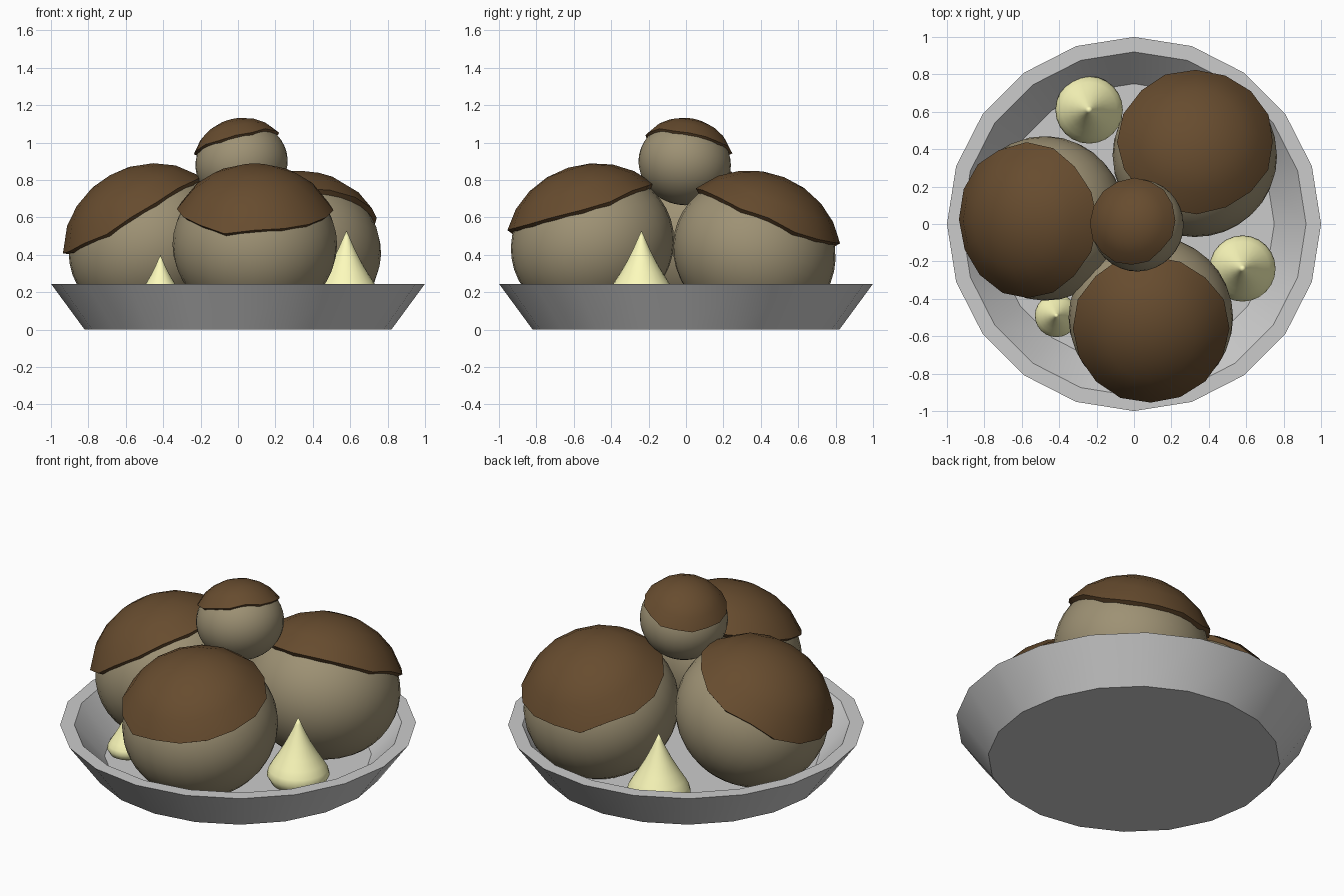
import bpy, bmesh, math, random
from mathutils import Vector, Matrix

if "Cube" in bpy.data.objects:
    bpy.data.objects.remove(bpy.data.objects["Cube"])

random.seed(4)


def material(name, rgb):
    m = bpy.data.materials.new(name)
    m.diffuse_color = (*rgb, 1)
    m.use_nodes = True
    m.node_tree.nodes["Principled BSDF"].inputs["Base Color"].default_value = m.diffuse_color
    return m


PASTRY = material("pastry", (0.34, 0.285, 0.175))
CHOC = material("chocolate", (0.135, 0.072, 0.028))
CREAM = material("cream", (0.98, 0.96, 0.50))
GREY = material("plate_grey", (0.60, 0.60, 0.60))


def finish(name, bm, mat, smooth, thickness=0):
    mesh = bpy.data.meshes.new(name)
    bm.to_mesh(mesh)
    bm.free()
    mesh.materials.append(mat)
    ob = bpy.data.objects.new(name, mesh)
    bpy.context.collection.objects.link(ob)
    bpy.ops.object.select_all(action='DESELECT')
    ob.select_set(True)
    bpy.context.view_layer.objects.active = ob
    if thickness:
        mod = ob.modifiers.new("thickness", 'SOLIDIFY')
        mod.thickness = thickness
        mod.offset = 1
        bpy.ops.object.modifier_apply(modifier=mod.name)
    bpy.ops.object.shade_smooth_by_angle(angle=math.radians(smooth))
    return ob


def lathe(profile, segments):
    """Revolve an (r, z) profile that starts and ends on the axis."""
    bm = bmesh.new()
    rings = [[bm.verts.new((r * math.cos(2 * math.pi * i / segments),
                            r * math.sin(2 * math.pi * i / segments), z))
              for i in range(segments)] if r else [bm.verts.new((0, 0, z))]
             for r, z in profile]
    for a, b in zip(rings, rings[1:]):
        for i in range(segments):
            j = (i + 1) % segments
            quad = [a[i % len(a)], a[j % len(a)], b[j % len(b)], b[i % len(b)]]
            bm.faces.new(list(dict.fromkeys(quad)))
    bmesh.ops.recalc_face_normals(bm, faces=bm.faces)
    return bm


# plate: 20-sided dish with a flat rim
finish("plate", lathe([(0, 0), (0.82, 0), (1, 0.245), (0.92, 0.245),
                       (0.75, 0.05), (0, 0.05)], 20), GREY, 30)


# pastry ball with a tilted chocolate cap
def puff(name, centre, radius, height, slope):
    tilt = Vector((0, 0, 1)).rotation_difference(Vector((*slope, 1)))
    place = Matrix.Translation(centre) @ tilt.to_matrix().to_4x4()
    size = Matrix.Diagonal((radius, radius, height, 1))

    bm = bmesh.new()
    bmesh.ops.create_uvsphere(bm, u_segments=32, v_segments=20, radius=1)
    bm.transform(place @ size)
    finish(name + "_ball", bm, PASTRY, 40)

    # cap: top of a coarser sphere with an uneven rim
    bm = bmesh.new()
    bmesh.ops.create_uvsphere(bm, u_segments=16, v_segments=12, radius=1)
    bmesh.ops.delete(bm, geom=[v for v in bm.verts if v.co.z < 0.45],
                     context='VERTS')
    for v in bm.verts:
        if v.is_boundary:
            v.co.z += random.uniform(-0.09, -0.01)
            v.co.xy = v.co.xy.normalized() * math.sqrt(1 - v.co.z ** 2)
    bm.transform(place @ size)
    finish(name + "_icing", bm, CHOC, 40, radius * 0.07)


puff("left_puff", (-0.475, 0.03, 0.45), 0.44, 0.40, (-0.56, -0.08))
puff("front_puff", (0.09, -0.50, 0.455), 0.44, 0.40, (0.0, -0.32))
puff("back_puff", (0.325, 0.365, 0.415), 0.44, 0.40, (0.04, 0.40))
puff("top_puff", (0.019, -0.007, 0.89), 0.248, 0.223, (-0.25, 0.20))

# whipped cream drops
DROP = [(0, 0), (0.10, 0.005), (0.15, 0.03), (0.177, 0.08), (0.168, 0.115),
        (0.145, 0.155), (0.113, 0.205), (0.075, 0.27), (0.04, 0.34),
        (0.018, 0.39), (0, 0.43)]
for name, loc, s in [("right_cream", (0.58, -0.238, 0.10), 1),
                     ("back_cream", (-0.24, 0.61, 0.045), 1.02),
                     ("small_cream", (-0.415, -0.49, 0.12), 0.65)]:
    bm = lathe([(r * s, z * s) for r, z in DROP], 24)
    bm.transform(Matrix.Translation(loc))
    finish(name, bm, CREAM, 50)
